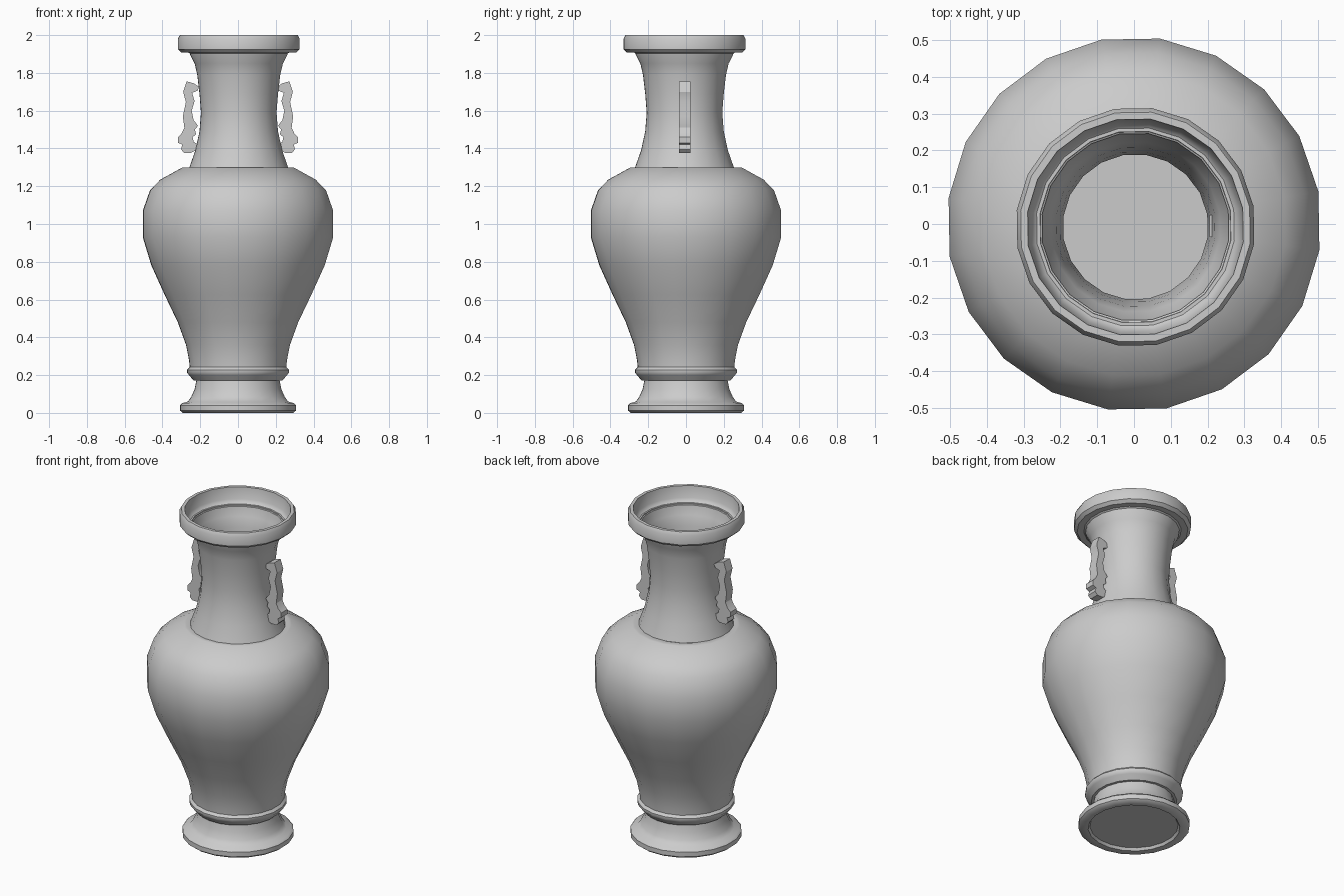
import bpy, bmesh
from math import sin, cos, radians, pi

cube = bpy.data.objects.get("Cube")
if cube:
    bpy.data.objects.remove(cube, do_unlink=True)

SIDES = 20
TURN = radians(10)

# One plain grey for the whole vase
clay = bpy.data.materials.new("grey clay")
clay.use_nodes = True
grey = (0.6, 0.6, 0.6, 1)
clay.diffuse_color = grey
clay.node_tree.nodes["Principled BSDF"].inputs["Base Color"].default_value = grey


def finish(name, bm, angle, fix_normals=False):
    if fix_normals:
        bmesh.ops.recalc_face_normals(bm, faces=bm.faces)
    mesh = bpy.data.meshes.new(name)
    bm.to_mesh(mesh)
    bm.free()
    mesh.materials.append(clay)
    obj = bpy.data.objects.new(name, mesh)
    bpy.context.collection.objects.link(obj)
    bpy.ops.object.select_all(action='DESELECT')
    obj.select_set(True)
    bpy.context.view_layer.objects.active = obj
    bpy.ops.object.shade_smooth_by_angle(angle=radians(angle))
    return obj


def lathe(name, profile, centre=(0, 0), cap_start=False):
    """Turn (radius, height) points about the vertical axis, bottom to top."""
    bm = bmesh.new()
    rings = []
    for r, z in profile:
        angles = [TURN + 2 * pi * i / SIDES for i in range(SIDES)]
        rings.append([bm.verts.new((centre[0] + r * cos(a), centre[1] + r * sin(a), z))
                      for a in angles])
    for low, high in zip(rings, rings[1:]):
        for i in range(SIDES):
            j = (i + 1) % SIDES
            bm.faces.new((low[i], low[j], high[j], high[i]))
    if cap_start:
        bm.faces.new(rings[0][::-1])
    return finish(name, bm, 42)


# Foot with a shallow recess underneath
lathe("foot", [
    (0.245, 0.015), (0.255, 0.0), (0.295, 0.0), (0.31, 0.012), (0.31, 0.04),
    (0.298, 0.052), (0.268, 0.06), (0.25, 0.085), (0.232, 0.125), (0.222, 0.175),
], cap_start=True)

# Body with its lower bead and flat shoulder ledge
lathe("body", [
    (0.215, 0.172), (0.238, 0.172), (0.262, 0.2), (0.272, 0.212), (0.272, 0.228),
    (0.258, 0.242), (0.262, 0.28), (0.278, 0.36), (0.322, 0.48), (0.392, 0.625),
    (0.463, 0.78), (0.509, 0.93), (0.509, 1.07), (0.47, 1.18), (0.415, 1.235),
    (0.3, 1.298), (0.285, 1.3), (0.255, 1.296),
])

# Neck and rim, outside then inside
outer = [
    (0.265, 1.297), (0.232, 1.39), (0.21, 1.49), (0.202, 1.59), (0.21, 1.69),
    (0.222, 1.79), (0.236, 1.85), (0.26, 1.895),
]
rim = [
    (0.262, 1.908), (0.308, 1.908), (0.326, 1.925), (0.326, 1.98), (0.315, 2.0),
    (0.296, 2.0), (0.288, 1.93), (0.275, 1.91), (0.256, 1.9),
]
inner = [(r - 0.004, z) for r, z in reversed(outer)]
lathe("neck_and_rim", outer + rim + inner, centre=(0.004, -0.008))

# Scrolled handles, cut from a flat outline
outline = [
    (0.205, 1.725), (0.235, 1.745), (0.272, 1.755), (0.29, 1.7), (0.276, 1.645),
    (0.292, 1.57), (0.284, 1.51), (0.298, 1.48), (0.318, 1.46), (0.317, 1.43),
    (0.295, 1.42), (0.302, 1.395), (0.285, 1.377), (0.25, 1.377), (0.212, 1.395),
    (0.21, 1.42), (0.235, 1.435), (0.24, 1.46), (0.222, 1.475), (0.228, 1.5),
    (0.212, 1.52), (0.235, 1.55), (0.245, 1.6), (0.23, 1.65), (0.243, 1.695),
    (0.215, 1.705),
]
for name, side in (("left_handle", 1), ("right_handle", -1)):
    bm = bmesh.new()
    face = bm.faces.new([bm.verts.new((side * x, -0.036, z)) for x, z in outline])
    grown = bmesh.ops.extrude_face_region(bm, geom=[face])["geom"]
    for v in grown:
        if isinstance(v, bmesh.types.BMVert):
            v.co.y += 0.06
    finish(name, bm, 30, fix_normals=True)
